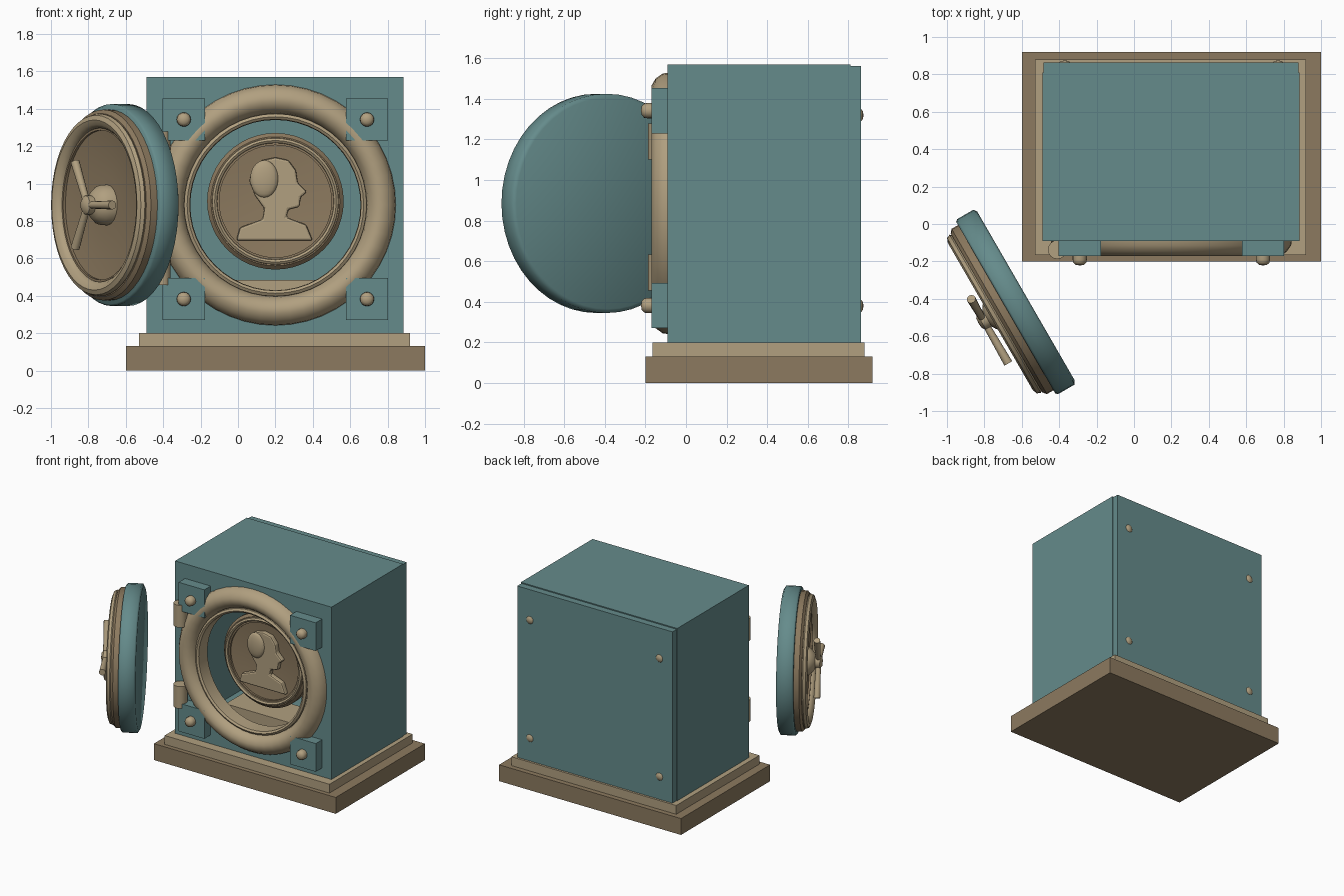
import bpy, bmesh
from math import pi, sin, cos, radians
from mathutils import Matrix, Vector

cube = bpy.data.objects.get("Cube")
if cube:
    bpy.data.objects.remove(cube, do_unlink=True)


def material(name, rgb):
    m = bpy.data.materials.new(name)
    m.use_nodes = True
    m.diffuse_color = (*rgb, 1)
    m.node_tree.nodes["Principled BSDF"].inputs["Base Color"].default_value = (*rgb, 1)
    return m


TEAL = material("teal paint", (0.13, 0.26, 0.26))
TAN = material("tan metal", (0.44, 0.35, 0.215))
BROWN = material("brown metal", (0.265, 0.195, 0.115))


def finish(name, bm, mat, place=None, smooth=None):
    bmesh.ops.remove_doubles(bm, verts=bm.verts, dist=0.0001)
    bmesh.ops.recalc_face_normals(bm, faces=bm.faces)
    mesh = bpy.data.meshes.new(name)
    bm.to_mesh(mesh)
    bm.free()
    mesh.materials.append(mat)
    obj = bpy.data.objects.new(name, mesh)
    bpy.context.collection.objects.link(obj)
    if place:
        obj.matrix_world = place
    if smooth:
        bpy.ops.object.select_all(action='DESELECT')
        obj.select_set(True)
        bpy.context.view_layer.objects.active = obj
        bpy.ops.object.shade_smooth_by_angle(angle=radians(smooth))
    return obj


def box(name, lo, hi, mat):
    bm = bmesh.new()
    bmesh.ops.create_cube(bm, size=1)
    for v in bm.verts:
        v.co = [l + (h - l) * (c + 0.5) for l, h, c in zip(lo, hi, v.co)]
    return finish(name, bm, mat)


def lathe(name, profile, mat, place, closed=False, n=40, smooth=40):
    """Spin (radius, forward distance) points round the local y axis."""
    bm = bmesh.new()
    rings = [[bm.verts.new((r * cos(2 * pi * i / n), -d, r * sin(2 * pi * i / n)))
              for i in range(n)] for r, d in profile]
    pairs = list(zip(rings, rings[1:]))
    if closed:
        pairs.append((rings[-1], rings[0]))
    for a, b in pairs:
        for i in range(n):
            j = (i + 1) % n
            bm.faces.new((a[i], a[j], b[j], b[i]))
    return finish(name, bm, mat, place, smooth)


def rod(name, p0, p1, r0, r1, mat, place=None, n=16):
    bm = bmesh.new()
    p0, p1 = Vector(p0), Vector(p1)
    axis = p1 - p0
    turn = axis.to_track_quat('Z', 'Y').to_matrix().to_4x4()
    bmesh.ops.create_cone(bm, cap_ends=True, segments=n, radius1=r0, radius2=r1,
                          depth=axis.length,
                          matrix=Matrix.Translation((p0 + p1) / 2) @ turn)
    return finish(name, bm, mat, place, 40)


def cut(target, cutter):
    mod = target.modifiers.new("cut", 'BOOLEAN')
    mod.operation, mod.object, mod.solver = 'DIFFERENCE', cutter, 'EXACT'
    bpy.context.view_layer.objects.active = target
    bpy.ops.object.modifier_apply(modifier=mod.name)
    bpy.data.objects.remove(cutter, do_unlink=True)


CX, CZ = 0.2, 0.885
at = lambda x, y, z: Matrix.Translation((x, y, z))

# Stepped base
box("base_lower", (-0.6, -0.2, 0), (1, 0.92, 0.13), BROWN)
box("base_upper", (-0.53, -0.165, 0.13), (0.92, 0.88, 0.2), TAN)

# Hollow cabinet with a round opening
body = box("cabinet", (-0.49, -0.09, 0.2), (0.885, 0.81, 1.57), TEAL)
cut(body, box("room_cutter", (-0.4, -0.03, 0.3), (0.8, 0.75, 1.48), TEAL))
cut(body, rod("opening_cutter", (CX, -0.3, CZ), (CX, 0.1, CZ), 0.465, 0.465, TEAL, n=40))
box("back_panel", (-0.485, 0.81, 0.2), (0.88, 0.863, 1.562), TEAL)

# Door surround: raised ring and thin inner lip
surround = [(0.645, -0.01), (0.64, 0.025), (0.615, 0.06), (0.58, 0.08), (0.55, 0.08),
            (0.52, 0.065), (0.495, 0.035), (0.485, -0.01)]
lathe("door_surround", surround, TAN, at(CX, -0.09, CZ), True, 48)
lip = [(0.49, 0), (0.488, 0.035), (0.472, 0.045), (0.458, 0.035), (0.455, -0.07), (0.47, -0.07)]
lathe("opening_lip", lip, TAN, at(CX, -0.09, CZ), True, 48)

# Corner blocks, domed bolts and frame strips
bolt = [(0, 0.052), (0.022, 0.048), (0.035, 0.036), (0.038, 0.02), (0.038, -0.01), (0, -0.01)]
stud = [(0, 0.012), (0.02, 0.008), (0.03, 0), (0.03, -0.01), (0, -0.01)]
for sx, side in ((-1, "right"), (1, "left")):
    for sz, level in ((-1, "lower"), (1, "upper")):
        x, z = CX + sx * 0.49, 0.862 + sz * 0.48
        tag = f"{level}_{side}"
        box("corner_block_" + tag, (x - 0.113, -0.17, z - 0.112),
            (x + 0.113, -0.08, z + 0.112), TEAL)
        lathe("bolt_" + tag, bolt, TAN, at(x, -0.17, z), n=16)
        lathe("back_bolt_" + tag, stud, TAN,
              at(CX + sx * 0.57, 0.863, 0.85 + sz * 0.47) @ Matrix.Rotation(pi, 4, 'Z'), n=16)

# Hinge barrels
for z, level in ((0.545, "lower"), (1.19, "upper")):
    rod("hinge_" + level, (-0.41, -0.137, z - 0.088), (-0.41, -0.137, z + 0.088),
        0.05, 0.05, TAN)

# Round door standing open
door = at(-0.5775, -0.385, CZ) @ Matrix.Rotation(radians(-60), 4, 'Z')
slab = [(0, 0), (0.52, 0), (0.54, 0.012), (0.54, 0.113), (0.53, 0.125), (0, 0.125)]
lathe("door_slab", slab, TEAL, door, n=48, smooth=60)
step = [(0.4, 0.12), (0.51, 0.12), (0.51, 0.165), (0.49, 0.182), (0.4, 0.182)]
lathe("door_step", step, BROWN, door, True, 48)
rim = [(0.475, 0.17), (0.488, 0.19), (0.48, 0.21), (0.455, 0.22), (0.43, 0.21),
       (0.412, 0.19), (0.41, 0.14)]
lathe("door_rim", rim, TAN, door, True, 48)
dish = [(0, 0.14), (0.15, 0.142), (0.3, 0.15), (0.415, 0.17)]
lathe("door_dish", dish, BROWN, door, n=48)

# Three-spoke door handle
hub = [(0.11, 0.13), (0.105, 0.19), (0.075, 0.225), (0.05, 0.24), (0.05, 0.275),
       (0.03, 0.29), (0, 0.293)]
lathe("handle_hub", hub, TAN, door, n=16)
for i in range(3):
    a = 2 * pi * i / 3
    tip = (0.265 * cos(a), -0.262, 0.265 * sin(a))
    rod(f"handle_spoke_{i + 1}", (0, -0.262, 0), tip, 0.018, 0.024, TAN, door, 12)

# Display plinth and medallion inside
box("display_plinth", (-0.13, 0.03, 0.3), (0.53, 0.3, 0.485), TAN)
MED = at(CX, 0.06, 0.905)
disc = [(0, -0.07), (0.35, -0.07), (0.365, -0.05), (0.365, 0.0), (0.345, 0.02), (0.3, 0.02),
        (0.3, 0.005), (0.2, -0.006), (0.1, -0.012), (0, -0.014)]
lathe("medallion", disc, BROWN, MED, n=48)
edge = [(0.34, 0.01), (0.337, 0.03), (0.325, 0.038), (0.313, 0.03), (0.308, 0.0)]
lathe("medallion_rim", edge, TAN, MED, True, 48)
rod("medallion_post", (CX, 0.12, 0.905), (CX, 0.76, 0.905), 0.08, 0.08, BROWN)

# Raised bust in side view, with a rounded hair bun
outline = [(-.21, -.21), (-.19, -.14), (-.07, -.095), (-.06, -.04), (-.11, .03), (-.14, .11),
           (-.12, .18), (-.07, .22), (0, .235), (.07, .22), (.11, .165), (.12, .1),
           (.17, .05), (.135, .02), (.13, -.03), (.07, -.045), (.06, -.085),
           (.165, -.125), (.2, -.21)]
bm = bmesh.new()
face = bm.faces.new([bm.verts.new((x, 0.01, z)) for x, z in outline])
new = bmesh.ops.extrude_face_region(bm, geom=[face])["geom"]
bmesh.ops.translate(bm, vec=(0, -0.045, 0), verts=[v for v in new if isinstance(v, bmesh.types.BMVert)])
bust = finish("bust_relief", bm, TAN, MED)
bevel = bust.modifiers.new("soft_edge", 'BEVEL')
bevel.width, bevel.segments = 0.012, 2
bm = bmesh.new()
bmesh.ops.create_uvsphere(bm, u_segments=16, v_segments=10, radius=1)
bmesh.ops.scale(bm, vec=(0.075, 0.025, 0.1), verts=bm.verts)
finish("bust_hair", bm, TAN, MED @ at(-0.06, -0.035, 0.12), 40)
